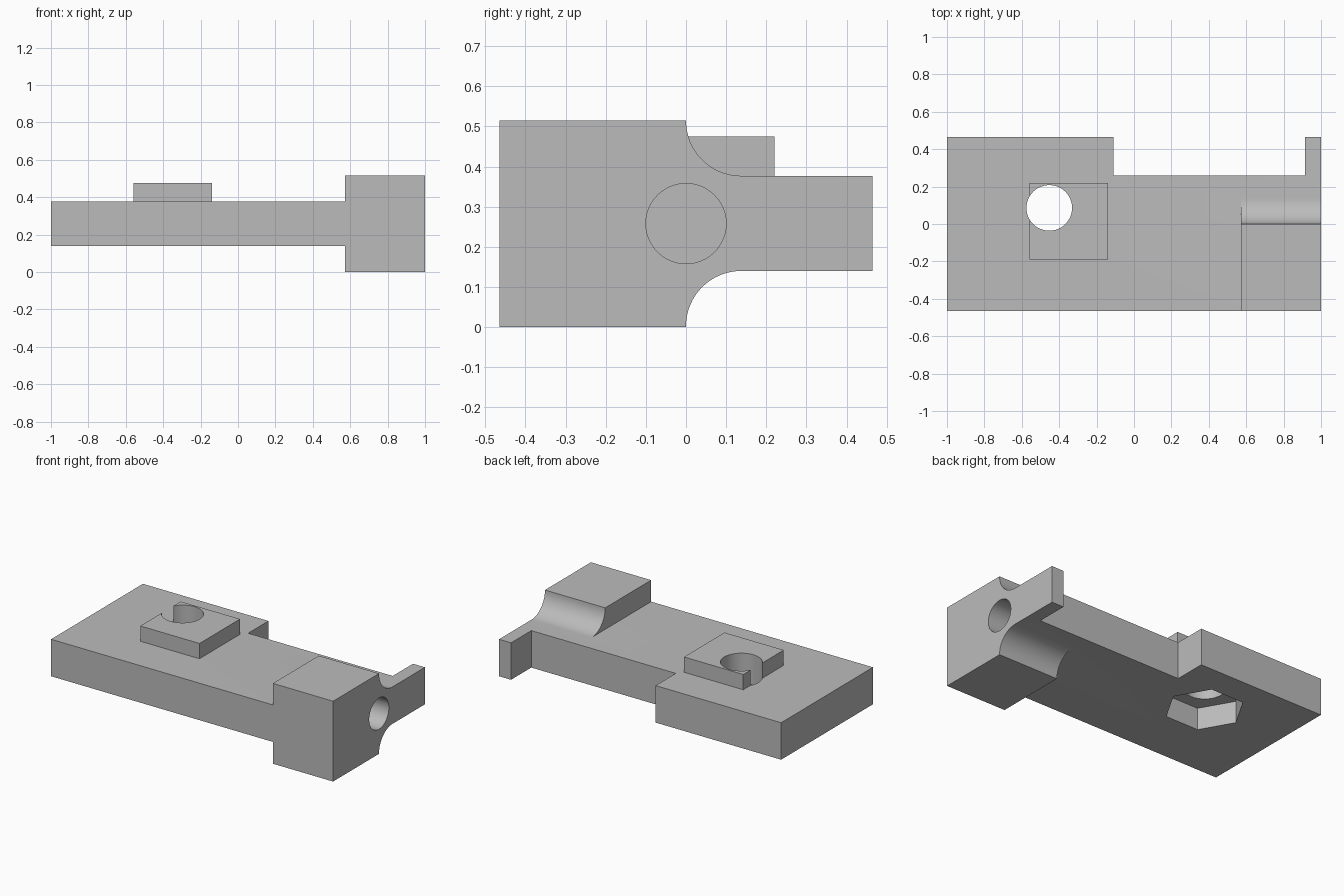
import bpy, bmesh
from math import sin, cos, pi, radians
from mathutils import Matrix, Vector

if "Cube" in bpy.data.objects:
    bpy.data.objects.remove(bpy.data.objects["Cube"])

grey = bpy.data.materials.new("mid grey")
grey.use_nodes = True
COLOUR = (0.5, 0.5, 0.5, 1)
grey.diffuse_color = COLOUR
grey.node_tree.nodes["Principled BSDF"].inputs["Base Color"].default_value = COLOUR

FRONT, BACK = -0.465, 0.465
LOW, HIGH, TALL = 0.14, 0.377, 0.515     # plate underside, plate top, block top
BLOCK_X = 0.573                          # inner end of the clamp block


def prism(name, outline, start, depth, axis="Z"):
    """Extrude a 2D outline: xy along z, or yz along x."""
    bm = bmesh.new()
    if axis == "Z":
        pts, move = [(a, b, start) for a, b in outline], Vector((0, 0, depth))
    else:
        pts, move = [(start, a, b) for a, b in outline], Vector((depth, 0, 0))
    base = bm.faces.new([bm.verts.new(p) for p in pts])
    new = bmesh.ops.extrude_face_region(bm, geom=[base])["geom"]
    bmesh.ops.translate(bm, vec=move, verts=[v for v in new if isinstance(v, bmesh.types.BMVert)])
    bmesh.ops.recalc_face_normals(bm, faces=bm.faces)
    mesh = bpy.data.meshes.new(name)
    bm.to_mesh(mesh)
    bm.free()
    mesh.materials.append(grey)
    obj = bpy.data.objects.new(name, mesh)
    bpy.context.collection.objects.link(obj)
    return obj


def ring(cx, cy, radius, sides):
    return [(cx + radius * cos(2 * pi * i / sides), cy + radius * sin(2 * pi * i / sides))
            for i in range(sides)]


def rect(x0, y0, x1, y1):
    return [(x0, y0), (x1, y0), (x1, y1), (x0, y1)]


def combine(target, other, operation):
    """Apply a boolean, then remove the helper solid."""
    mod = target.modifiers.new(other.name, "BOOLEAN")
    mod.operation, mod.object, mod.solver = operation, other, "EXACT"
    bpy.context.view_layer.objects.active = target
    bpy.ops.object.modifier_apply(modifier=mod.name)
    bpy.data.objects.remove(other)


# Plate with the long notch in its back edge
NOTCH_Y, NOTCH_X0, NOTCH_X1 = 0.26, -0.11, 0.915
body = prism("clamp_body", [(-1, FRONT), (1, FRONT), (1, BACK), (NOTCH_X1, BACK),
                            (NOTCH_X1, NOTCH_Y), (NOTCH_X0, NOTCH_Y),
                            (NOTCH_X0, BACK), (-1, BACK)], LOW, HIGH - LOW)

# Tall end block with concave shoulders above and below the plate
R, STEPS = 0.1375, 16
angles = [pi / 2 * i / STEPS for i in range(STEPS + 1)]
lower = [(R - R * cos(a), LOW - R + R * sin(a)) for a in angles]
upper = [(y, LOW + HIGH - z) for y, z in reversed(lower)]
profile = [(FRONT, 0), (0, 0)] + lower[1:] + upper[:-1] + [(0, TALL), (FRONT, TALL)]
combine(body, prism("end_block", profile, BLOCK_X, 1 - BLOCK_X, "X"), "UNION")

# Raised square pad
combine(body, prism("pad", rect(-0.56, -0.19, -0.14, 0.22), HIGH - 0.05, 0.148), "UNION")

# Bolt hole, hexagonal nut pocket below it, and round socket in the end
HX, HY = -0.453, 0.086
combine(body, prism("bolt_hole", ring(HX, HY, 0.122, 48), -0.1, 0.8), "DIFFERENCE")
combine(body, prism("nut_pocket", ring(HX, HY, 0.232, 6), 0, 0.28), "DIFFERENCE")
combine(body, prism("end_socket", ring(0, 0.258, 0.1, 48), BLOCK_X, 0.6, "X"), "DIFFERENCE")

# Tidy coplanar seams and shade the curved walls smooth
bm = bmesh.new()
bm.from_mesh(body.data)
bmesh.ops.remove_doubles(bm, verts=bm.verts, dist=0.0002)
bmesh.ops.dissolve_limit(bm, angle_limit=radians(0.5), verts=bm.verts, edges=bm.edges)
bm.to_mesh(body.data)
bm.free()
bpy.ops.object.select_all(action="DESELECT")
body.select_set(True)
bpy.context.view_layer.objects.active = body
bpy.ops.object.shade_smooth_by_angle(angle=radians(30))
